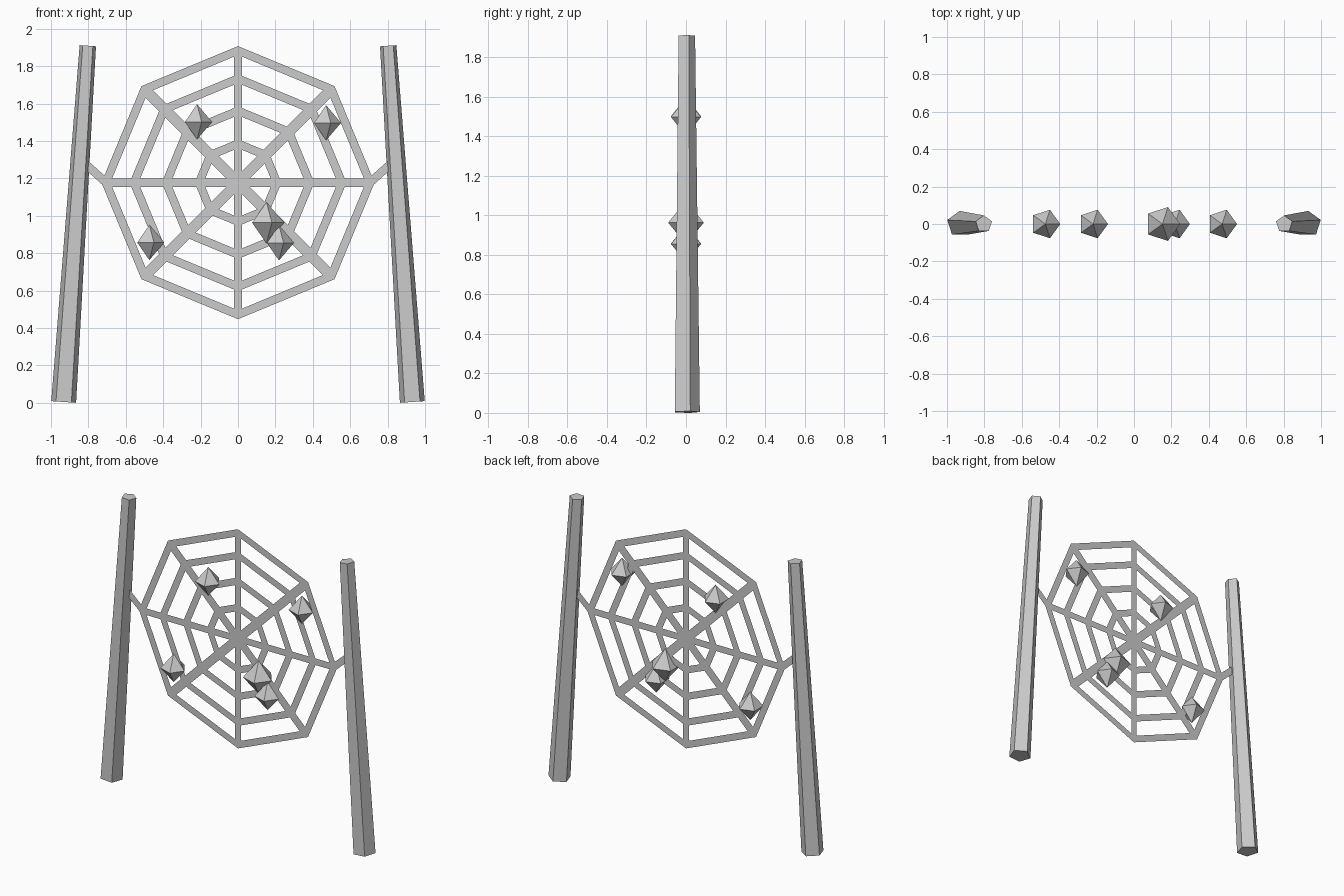
import bpy, bmesh, math
from mathutils import Vector

cube = bpy.data.objects.get("Cube")
if cube:
    bpy.data.objects.remove(cube)

grey = bpy.data.materials.new("grey")
grey.use_nodes = True
colour = (0.6, 0.6, 0.6, 1)
grey.diffuse_color = colour
grey.node_tree.nodes["Principled BSDF"].inputs["Base Color"].default_value = colour

HUB = Vector((0, 0, 1.177))
STRAND = 0.044


def finish(bm, name):
    mesh = bpy.data.meshes.new(name)
    bm.to_mesh(mesh)
    bm.free()
    mesh.materials.append(grey)
    obj = bpy.data.objects.new(name, mesh)
    bpy.context.collection.objects.link(obj)
    return obj


def web_point(radius, step):
    a = step * math.pi / 4
    return HUB + Vector((math.cos(a), 0, math.sin(a))) * radius


def strip(name, start, end, width):
    """Flat strand in the plane of the web."""
    along = (end - start).normalized()
    side = Vector((-along.z, 0, along.x)) * width / 2
    bm = bmesh.new()
    corners = (start - side, end - side, end + side, start + side)
    bm.faces.new([bm.verts.new(p) for p in corners])
    return finish(bm, name)


def ring(name, outer):
    """Flat eight-sided band around the hub."""
    inner = outer - STRAND / math.cos(math.pi / 8)
    bm = bmesh.new()
    pairs = [[bm.verts.new(web_point(r, i)) for r in (inner, outer)] for i in range(8)]
    for i in range(8):
        a, b = pairs[i], pairs[(i + 1) % 8]
        bm.faces.new((a[0], a[1], b[1], b[0]))
    return finish(bm, name)


def post(name, side):
    """Tapered five-sided post leaning towards the web."""
    foot = Vector((side * 0.932, 0, 0.0045))
    top = Vector((side * 0.803, 0, 1.909))
    axis = top - foot
    bm = bmesh.new()
    bmesh.ops.create_cone(bm, cap_ends=True, segments=5, radius1=0.07,
                          radius2=0.046, depth=axis.length)
    # Turn one corner of the section to the back
    for v in bm.verts:
        a = math.atan2(v.co.y, v.co.x)
        v.co.z += axis.length / 2
        r = v.co.xy.length
        k = round((a - math.pi / 2) / (math.tau / 5) + 0.01)
        a = math.pi / 2 + k * math.tau / 5
        v.co.x, v.co.y = r * math.cos(a), r * math.sin(a)
    obj = finish(bm, name)
    obj.location = foot
    obj.rotation_euler.y = math.atan2(axis.x, axis.z)


def bead(name, x, z, radius, height):
    """Five-sided double pyramid caught in the web."""
    bm = bmesh.new()
    tips = [bm.verts.new((0, 0, s * height)) for s in (1, -1)]
    rim = [bm.verts.new((radius * math.cos(i * math.tau / 5),
                         radius * math.sin(i * math.tau / 5), 0)) for i in range(5)]
    for i in range(5):
        a, b = rim[i], rim[(i + 1) % 5]
        bm.faces.new((a, b, tips[0]))
        bm.faces.new((b, a, tips[1]))
    finish(bm, name).location = (x, 0, z)


# Posts and the ties that hold the web
for label, side in (("left", 1), ("right", -1)):
    post(label + "_post", side)
    strip(label + "_tie", HUB + Vector((side * 0.705, 0, 0)),
          Vector((side * 0.83, 0, 1.29)), STRAND)

# Web strands
for i in range(4):
    width = 0.056 if i % 2 else STRAND
    strip(f"web_spoke_{i + 1}", web_point(0.71, i), web_point(0.71, i + 4), width)
for i, radius in enumerate((0.232, 0.408, 0.58, 0.73)):
    ring(f"web_ring_{i + 1}", radius)

# Beads
for i, (x, z) in enumerate(((-0.219, 1.502), (0.471, 1.497),
                            (-0.474, 0.857), (0.219, 0.855))):
    bead(f"small_bead_{i + 1}", x, z, 0.08, 0.094)
bead("large_bead", 0.152, 0.963, 0.095, 0.11)
